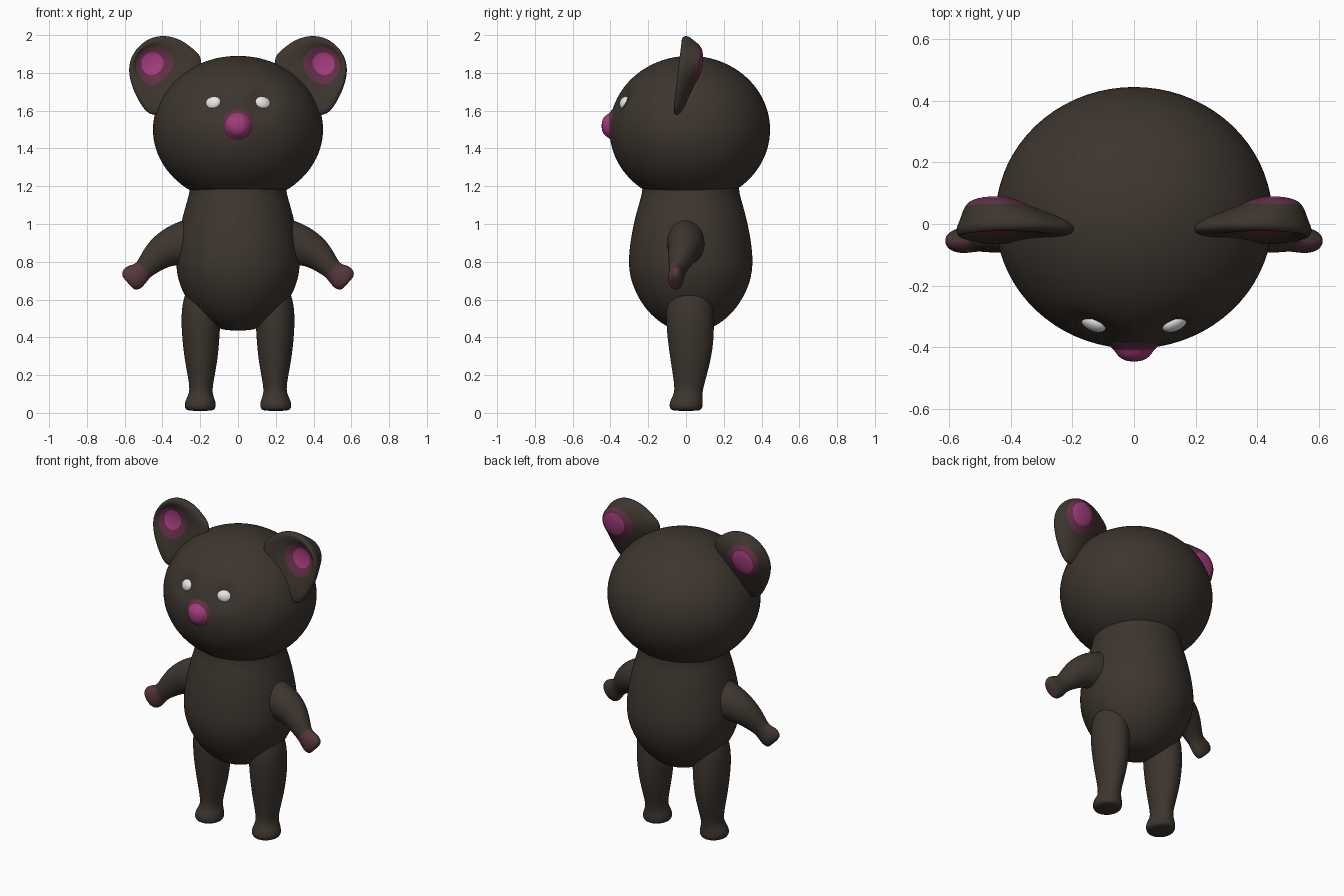
import bpy, bmesh
from math import sin, cos, tau, exp
from mathutils import Vector as V

if "Cube" in bpy.data.objects:
    bpy.data.objects.remove(bpy.data.objects["Cube"])


def material(name, rgb):
    m = bpy.data.materials.new(name)
    m.use_nodes = True
    m.diffuse_color = (*rgb, 1)
    bsdf = m.node_tree.nodes["Principled BSDF"]
    bsdf.inputs["Base Color"].default_value = (*rgb, 1)
    bsdf.inputs["Roughness"].default_value = 0.8
    return m


FUR = material("dark brown fur", (0.047, 0.036, 0.028))
PINK = material("pink", (0.36, 0.045, 0.20))
RIM = material("dusky pink", (0.12, 0.028, 0.06))
PAW = material("pinkish brown", (0.095, 0.037, 0.045))
WHITE = material("white", (0.8, 0.8, 0.8))


def finish(name, bm, mats, levels=2):
    bmesh.ops.recalc_face_normals(bm, faces=bm.faces)
    me = bpy.data.meshes.new(name)
    bm.to_mesh(me)
    bm.free()
    for m in mats:
        me.materials.append(m)
    for p in me.polygons:
        p.use_smooth = True
    ob = bpy.data.objects.new(name, me)
    bpy.context.collection.objects.link(ob)
    if levels:
        mod = ob.modifiers.new("smooth", "SUBSURF")
        mod.levels = mod.render_levels = levels
    return ob


def skin(name, rings, mats, rule=None, levels=2):
    """Bridge a list of point rings, close both ends, colour faces by rule(centre, band)."""
    bm = bmesh.new()
    loops = [[bm.verts.new(p) for p in r] for r in rings]
    n = len(loops[0])
    bands = [[bm.faces.new((a[i], a[(i + 1) % n], b[(i + 1) % n], b[i])) for i in range(n)]
             for a, b in zip(loops, loops[1:])]
    bands = [[bm.faces.new(loops[0])]] + bands + [[bm.faces.new(loops[-1])]]
    if rule:
        for k, band in enumerate(bands):
            for f in band:
                f.material_index = rule(f.calc_center_median(), k)
    return finish(name, bm, mats, levels)


def ellipse(c, u, v, ru, rv, n=16):
    return [V(c) + u * ru * cos(tau * i / n) + v * rv * sin(tau * i / n) for i in range(n)]


def ball(name, c, r, mat, seg=48, deform=None):
    bm = bmesh.new()
    bmesh.ops.create_uvsphere(bm, u_segments=seg, v_segments=seg * 2 // 3, radius=1)
    for vert in bm.verts:
        vert.co = V(a + b * k for a, b, k in zip(c, vert.co, r))
        if deform:
            deform(vert.co)
    return finish(name, bm, [mat], 0)


X, Y, Z = V((1, 0, 0)), V((0, 1, 0)), V((0, 0, 1))


# Head with sunken eye sockets
def sockets(p):
    if p.y < 0:
        d = (abs(p.x) - 0.13) ** 2 + (p.z - 1.65) ** 2
        p.y += 0.035 * exp(-d / 0.004)


ball("head", (0, 0.02, 1.5), (0.45, 0.425, 0.39), FUR, 72, sockets)

# Nose bump, pink at the tip with a dusky edge
nose = [(0.115, -0.36), (0.09, -0.39), (0.066, -0.408), (0.06, -0.42), (0.045, -0.437), (0.02, -0.447)]
skin("nose", [ellipse((0, y, 1.52), X, Z, r, r) for r, y in nose], [FUR, RIM, PINK],
     lambda c, k: 0 if k < 2 else 1 if k < 3 else 2)

# Torso
torso = [(0.435, 0.06), (0.455, 0.13), (0.52, 0.215), (0.6, 0.275), (0.7, 0.32), (0.8, 0.333),
         (0.92, 0.32), (1.04, 0.295), (1.13, 0.268), (1.18, 0.255), (1.25, 0.26)]
skin("torso", [ellipse((0, 0.025, z), X, Y, r, r, 32) for z, r in torso], [FUR])

# Leg sections: x, y, z, half width, half depth
leg = [(0.2, 0, 0.01, 0.06, 0.065), (0.2, 0, 0.02, 0.085, 0.09), (0.2, 0, 0.06, 0.085, 0.09),
       (0.197, 0.012, 0.1, 0.062, 0.075), (0.195, 0.017, 0.15, 0.063, 0.08),
       (0.195, 0.025, 0.27, 0.088, 0.108), (0.197, 0.025, 0.4, 0.102, 0.127),
       (0.197, 0.02, 0.52, 0.107, 0.13), (0.19, 0.02, 0.62, 0.1, 0.12), (0.17, 0.02, 0.72, 0.07, 0.08)]
# Arm sections: x, y, z, half height, half depth
arm = [(0.2, 0.0, 0.91, 0.14, 0.12), (0.27, 0.0, 0.9, 0.125, 0.103), (0.34, 0.0, 0.885, 0.11, 0.098),
       (0.41, -0.012, 0.85, 0.09, 0.083), (0.46, -0.03, 0.8, 0.07, 0.065),
       (0.5, -0.045, 0.757, 0.052, 0.045), (0.525, -0.05, 0.735, 0.062, 0.042),
       (0.555, -0.053, 0.715, 0.073, 0.044), (0.582, -0.055, 0.697, 0.06, 0.036),
       (0.587, -0.055, 0.692, 0.035, 0.022)]
# Ear outline in x, z around its hub
outline = [(0.17, 1.88), (0.22, 1.925), (0.29, 1.982), (0.38, 2.008), (0.47, 1.995), (0.55, 1.93),
           (0.59, 1.84), (0.575, 1.74), (0.535, 1.65), (0.46, 1.53), (0.32, 1.62), (0.2, 1.76)]
hub = V((0.455, 0, 1.85))
# Ear rings: radius (above 0.5 a fraction of the outline), depth
ear = [(0.02, 0.0), (0.065, -0.008), (0.095, -0.024), (0.85, -0.045), (1.0, -0.02),
       (0.87, 0.015), (0.105, 0.06), (0.08, 0.078), (0.03, 0.088)]
EAR_COLOUR = {0: 2, 1: 2, 2: 1, 7: 1, 8: 2, 9: 2}


def ear_ring(r, y, s):
    pts = []
    for x, z in outline:
        d = V((x, 0, z)) - hub
        d = d * r if r > 0.5 else d.normalized() * r
        p = hub + d
        pts.append(V((p.x * s, y + d.z * 0.12, p.z)))
    return pts


for side, s in (("left", 1), ("right", -1)):
    skin(side + "_leg", [ellipse((x * s, y, z), X, Y, a, b) for x, y, z, a, b in leg], [FUR])

    rings = []
    for i, (x, y, z, a, b) in enumerate(arm):
        p, q = arm[max(i - 1, 0)], arm[min(i + 1, len(arm) - 1)]
        along = V((q[0] - p[0], 0, q[2] - p[2])).normalized()
        up = V((-along.z * s, 0, along.x))
        rings.append(ellipse((x * s, y, z), up, Y, a, b))
    skin(side + "_arm", rings, [FUR, PAW],
         lambda c, k: 1 if k > 5 and c.y < -0.045 else 0)

    skin(side + "_ear", [ear_ring(r, y, s) for r, y in ear], [FUR, RIM, PINK],
         lambda c, k: EAR_COLOUR.get(k, 0))

    # Eyes, turned outward with the face
    eye = ball(side + "_eye", (0, 0, 0), (0.045, 0.025, 0.036), WHITE, 18)
    eye.location = (0.132 * s, -0.322, 1.64)
    eye.rotation_euler = (-0.3, 0.2 * s, 0.4 * s)
